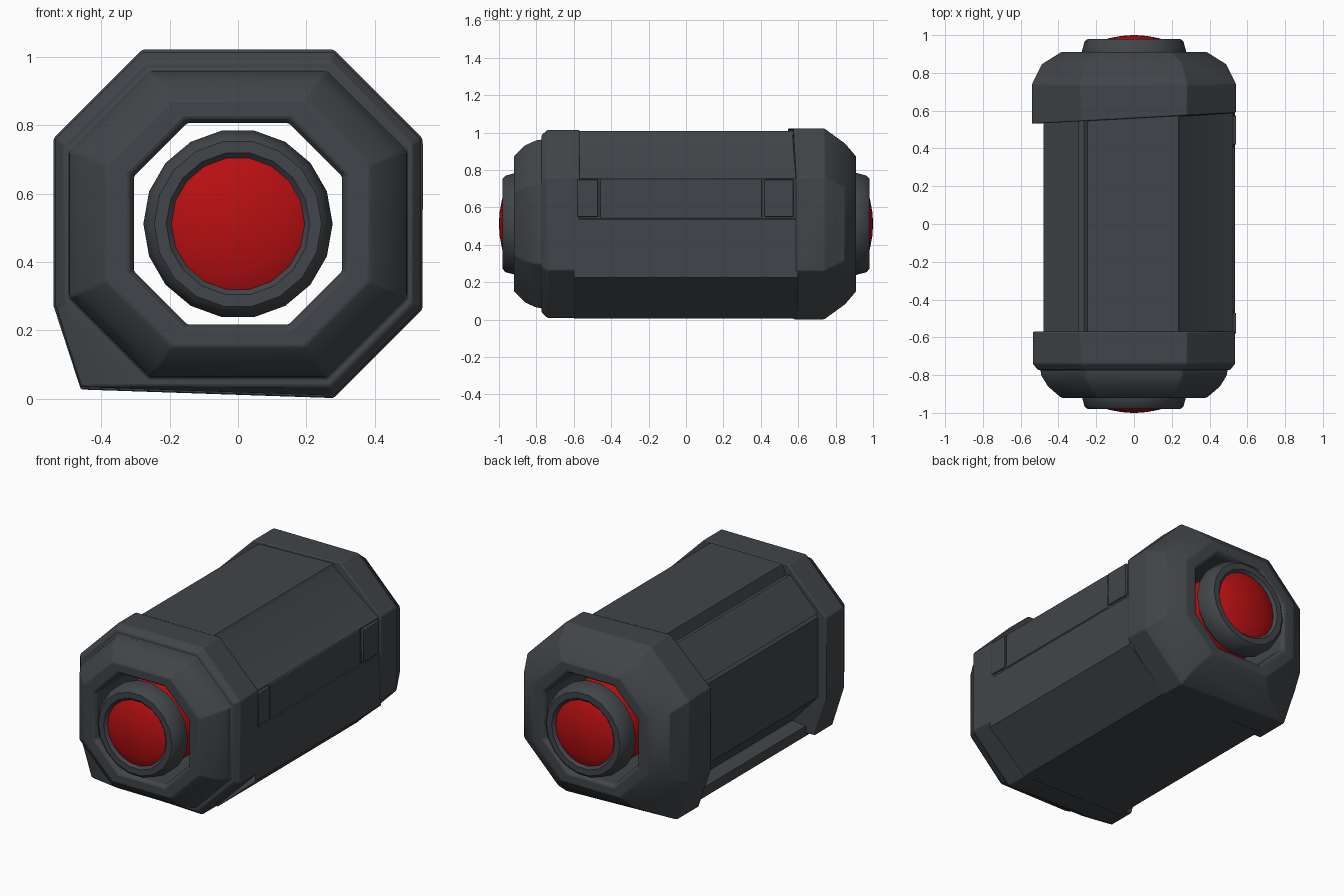
import bpy, bmesh, math

if "Cube" in bpy.data.objects:
    bpy.data.objects.remove(bpy.data.objects["Cube"])

CZ = 0.512  # height of the long axis


def material(name, rgb):
    m = bpy.data.materials.new(name)
    m.diffuse_color = (*rgb, 1)
    m.use_nodes = True
    m.node_tree.nodes["Principled BSDF"].inputs["Base Color"].default_value = m.diffuse_color
    return m


GREY = material("dark_grey", (0.052, 0.06, 0.067))
RED = material("red", (0.48, 0.005, 0.006))


def loft(name, rings, mat, cyclic=False, caps=False, flip=False, bevel=0.0, angle=32):
    """Skin a list of equal-length rings of 3D points."""
    bm = bmesh.new()
    vs = [[bm.verts.new(p) for p in r] for r in rings]
    n = len(rings[0])
    for k in range(len(vs) if cyclic else len(vs) - 1):
        a, b = vs[k], vs[(k + 1) % len(vs)]
        for i in range(n):
            j = (i + 1) % n
            bm.faces.new((a[i], a[j], b[j], b[i]))
    if caps:
        bm.faces.new(vs[0])
        bm.faces.new(vs[-1])
    bmesh.ops.recalc_face_normals(bm, faces=bm.faces)
    if flip:
        bmesh.ops.reverse_faces(bm, faces=bm.faces)
    me = bpy.data.meshes.new(name)
    bm.to_mesh(me)
    bm.free()
    me.materials.append(mat)
    ob = bpy.data.objects.new(name, me)
    bpy.context.collection.objects.link(ob)
    bpy.context.view_layer.objects.active = ob
    ob.select_set(True)
    bpy.ops.object.shade_smooth_by_angle(angle=math.radians(angle))
    ob.select_set(False)
    if bevel:
        b = ob.modifiers.new("soft_edges", "BEVEL")
        b.width, b.segments, b.limit_method = bevel, 2, "ANGLE"
        b.angle_limit = math.radians(25)
    return ob


def octagon(y, hx, hz, c, foot=False, skew=0.0):
    """Chamfered rectangle; foot fills out the lower left corner."""
    p = [(hx - c, hz), (hx, hz - c), (hx, c - hz), (hx - c, -hz),
         (c - hx, -hz), (-hx, c - hz), (-hx, hz - c), (c - hx, hz)]
    if foot:
        p[4], p[5] = (-0.46, -hz + 0.025), (-hx, -0.24)
    return [(x, y + skew * x, CZ + z) for x, z in p]


def lathe(name, profile, n, mat, cyclic):
    """Turn (radius, y) points around the long axis."""
    rings = [[(r * math.cos(2 * math.pi * i / n), y, CZ + r * math.sin(2 * math.pi * i / n))
              for i in range(n)] for r, y in profile]
    return loft(name, rings, mat, cyclic, caps=not cyclic, angle=40)


def box(name, x0, x1, y0, y1, z0, z1):
    return loft(name, [[(x0, y, z0), (x1, y, z0), (x1, y, z1), (x0, y, z1)] for y in (y0, y1)],
                GREY, caps=True, bevel=0.004)


HOLE = (0.305, 0.295, 0.157)

# Front end: nose piece stepping up to a wider band with a foot
front = [(-0.57, *HOLE), (-0.90, *HOLE), (-0.92, 0.32, 0.31, 0.165), (-0.92, 0.385, 0.36, 0.19),
         (-0.86, 0.455, 0.42, 0.22), (-0.80, 0.492, 0.447, 0.235), (-0.772, 0.495, 0.45, 0.235),
         (-0.772, 0.51, 0.475, 0.24), (-0.74, 0.535, 0.503, 0.255, True),
         (-0.57, 0.535, 0.503, 0.255, True)]
loft("front_cap", [octagon(*s) for s in front], GREY, cyclic=True, bevel=0.006)

# Back end: one heavy rounded cap with a slightly slanted inner edge
back = [(0.55, *HOLE), (0.89, *HOLE), (0.91, 0.32, 0.31, 0.165), (0.91, 0.385, 0.36, 0.19),
        (0.85, 0.485, 0.43, 0.23), (0.74, 0.54, 0.51, 0.26, True),
        (0.56, 0.54, 0.51, 0.26, True, 0.055)]
loft("back_cap", [octagon(*s) for s in back], GREY, cyclic=True, bevel=0.006)

# Body skin: top and bottom slabs overhang the recessed left side
body = [(0.235, 1.01), (0.25, 0.985), (0.525, 0.755), (0.53, 0.54), (0.535, 0.535), (0.535, 0.225),
        (0.285, 0.006), (-0.40, 0.015), (-0.40, 0.075), (-0.31, 0.085), (-0.48, 0.27),
        (-0.48, 0.75), (-0.295, 0.94), (-0.265, 0.95), (-0.245, 1.01)]
loft("body", [[(x, y, z) for x, z in body] for y in (-0.6, 0.6)], GREY)
loft("bore", [octagon(y, *HOLE) for y in (-0.58, 0.58)], GREY, flip=True)

# Left groove strip beside the top slab
loft("groove_strip", [[(x, y, z) for x, z in ((-0.47, 0.77), (-0.31, 0.935), (-0.295, 0.96), (-0.48, 0.775))]
                      for y in (-0.58, 0.56)], GREY, caps=True)

# Clips and plate on the right side
for label, y0, y1 in (("front", -0.58, -0.47), ("back", 0.42, 0.575)):
    box(label + "_clip", 0.50, 0.541, y0, y1, 0.55, 0.75)
box("side_plate", 0.50, 0.534, -0.46, 0.405, 0.545, 0.755)

# Red core running end to end with domed tips
half = [(0.25, 0.89), (0.225, 0.945), (0.19, 0.967), (0.13, 0.984), (0.065, 0.996), (0.01, 1.0)]
lathe("core", [(r, -y) for r, y in reversed(half)] + half, 20, RED, False)

# Collars around both tips
collar = [(0.195, 0.90), (0.195, 0.965), (0.21, 0.98), (0.245, 0.98), (0.262, 0.965),
          (0.277, 0.91), (0.275, 0.87), (0.255, 0.85)]
for label, s in (("front", -1), ("back", 1)):
    lathe(label + "_collar", [(r, s * y) for r, y in collar], 18, GREY, True)
